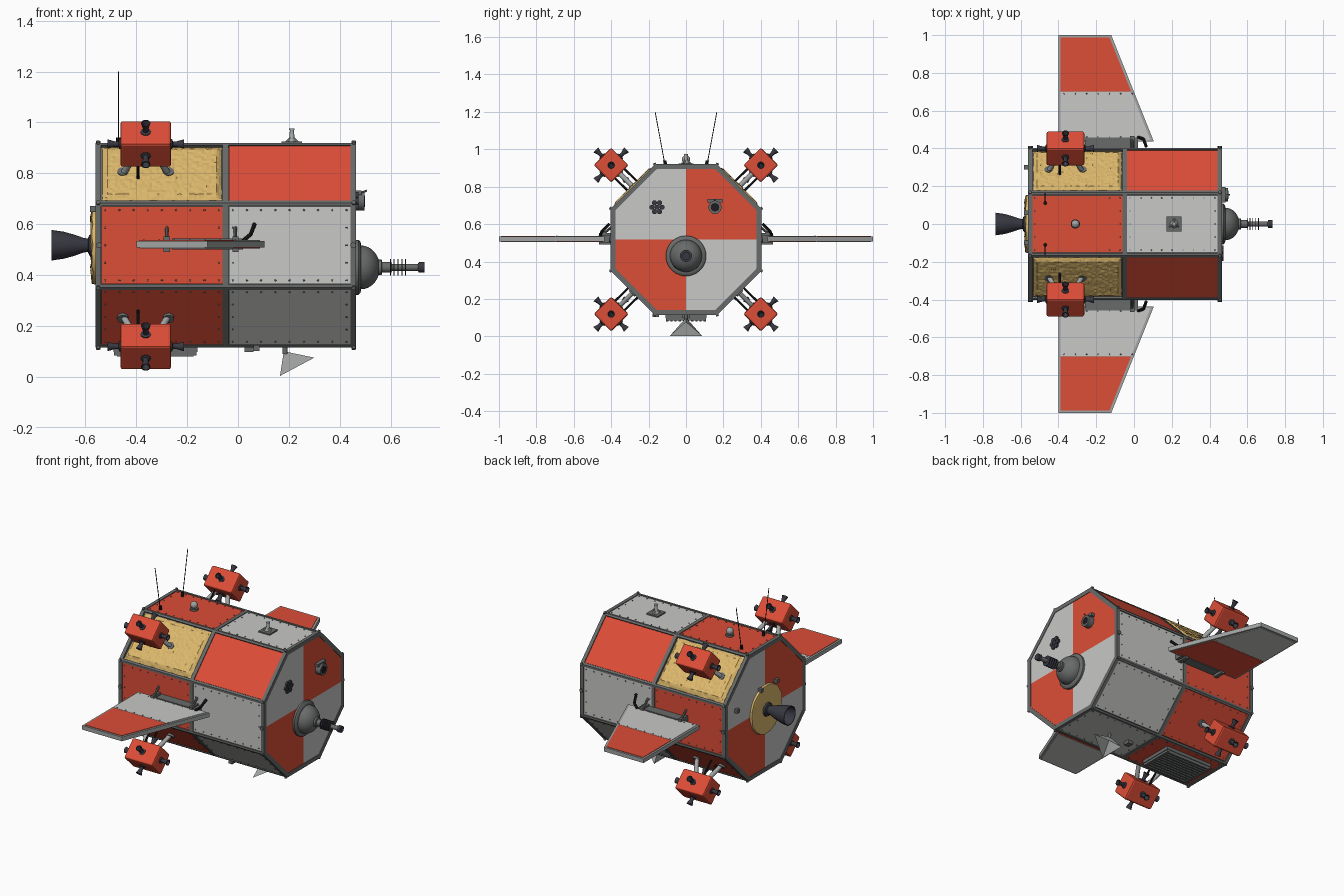
import bpy, bmesh, math, random
from mathutils import Vector, Matrix

random.seed(4)
if "Cube" in bpy.data.objects:
    bpy.data.objects.remove(bpy.data.objects["Cube"], do_unlink=True)


def material(name, r, g, b):
    m = bpy.data.materials.new(name)
    m.use_nodes = True
    m.diffuse_color = (r, g, b, 1)
    m.node_tree.nodes["Principled BSDF"].inputs["Base Color"].default_value = (r, g, b, 1)
    return m


RED = material("signal red", .72, .075, .038)
WHITE = material("panel white", .58, .58, .57)
GOLD = material("gold foil", .72, .48, .15)
GRAY = material("frame gray", .14, .145, .145)
METAL = material("light metal", .36, .37, .37)
CHAR = material("charcoal", .04, .04, .055)
BLACK = material("black", .012, .012, .014)

CZ, AP = .517, .403                 # hull axis height, octagon apothem
X0, X1 = -.56, .465                 # hull ends
HALF = AP * math.tan(math.pi / 8)   # half facet width
smooth = []


def finish(name, bm, mat):
    bmesh.ops.remove_doubles(bm, verts=bm.verts, dist=1e-5)
    bmesh.ops.recalc_face_normals(bm, faces=bm.faces)
    me = bpy.data.meshes.new(name)
    bm.to_mesh(me)
    bm.free()
    me.materials.append(mat)
    ob = bpy.data.objects.new(name, me)
    bpy.context.collection.objects.link(ob)
    return ob


def solid(name, pts, vec, mat):
    """Polygon pushed along a vector."""
    bm = bmesh.new()
    f = bm.faces.new([bm.verts.new(p) for p in pts])
    top = bmesh.ops.extrude_face_region(bm, geom=[f], use_keep_orig=True)["geom"]
    bmesh.ops.translate(bm, vec=vec, verts=[v for v in top if isinstance(v, bmesh.types.BMVert)])
    return finish(name, bm, mat)


def box(name, lo, hi, mat, matrix=Matrix(), bevel=0):
    lo, hi = Vector(lo), Vector(hi)
    bm = bmesh.new()
    bmesh.ops.create_cube(bm, size=1, matrix=matrix @ Matrix.Translation((lo + hi) / 2)
                          @ Matrix.Diagonal((*(hi - lo), 1)))
    ob = finish(name, bm, mat)
    if bevel:
        mod = ob.modifiers.new("Bevel", "BEVEL")
        mod.width, mod.segments = bevel, 2
    return ob


def lathe(name, profile, origin, axis, mat, segs=24):
    """Revolve (radius, height) points about an axis."""
    q = Vector(axis).to_track_quat("Z", "Y")
    bm = bmesh.new()
    rings = [[bm.verts.new(Vector(origin) + q @ Vector((r * math.cos(t), r * math.sin(t), h)))
              for t in (math.tau * i / segs for i in range(segs))] for r, h in profile]
    for a, b in zip(rings, rings[1:]):
        for i in range(segs):
            j = (i + 1) % segs
            bm.faces.new((a[i], a[j], b[j], b[i]))
    ob = finish(name, bm, mat)
    smooth.append(ob)
    return ob


def tube(name, a, b, r, mat, segs=12):
    d = Vector(b) - Vector(a)
    return lathe(name, [(0, 0), (r, 0), (r, d.length), (0, d.length)], a, d, mat, segs)


def octagon(apothem, x):
    r = apothem / math.cos(math.pi / 8)
    return [Vector((x, r * math.cos(a), CZ + r * math.sin(a)))
            for a in (math.pi / 8 + k * math.pi / 4 for k in range(8))]


def facet(k, height=AP):
    """Local axes on facet k: x along hull, z outward."""
    a = k * math.pi / 4
    s, c = math.sin(a), math.cos(a)
    m = Matrix(((1, 0, 0), (0, s, c), (0, -c, s))).to_4x4()
    m.translation = (0, height * c, CZ + height * s)
    return m


def rivets(name, points, matrix):
    bm = bmesh.new()
    for p in points:
        bmesh.ops.create_cone(bm, cap_ends=True, segments=6, radius1=.0045, radius2=.003, depth=.005,
                              matrix=matrix @ Matrix.Translation((*p, 0)))
    finish(name, bm, GRAY)


def border(x0, x1, y0, y1, nx, ny):
    xs = [x0 + (x1 - x0) * i / nx for i in range(nx + 1)]
    ys = [y0 + (y1 - y0) * i / ny for i in range(1, ny)]
    return [(x, y) for x in xs for y in (y0, y1)] + [(x, y) for x in (x0, x1) for y in ys]


# Hull core and octagonal frame
solid("hull_core", octagon(.39, X0 + .006), (X1 - X0 - .012, 0, 0), GRAY)
for x, w in ((X0, .022), (-.06, .023), (X1 - .022, .022)):
    outer, inner = octagon(AP, x), octagon(.377, x)
    for k in range(8):
        j = (k + 1) % 8
        solid("frame_ring", [outer[k], outer[j], inner[j], inner[k]], (w, 0, 0), GRAY)
ring = octagon(AP, X0)
axis_point = Vector((X0, 0, CZ))
for k, c in enumerate(ring):
    prev, nxt = ring[k - 1], ring[(k + 1) % 8]
    solid("frame_rail", [c, c + (nxt - c).normalized() * .013, axis_point.lerp(c, .93),
                         c + (prev - c).normalized() * .013], (X1 - X0, 0, 0), GRAY)
    for x in (X0 + .01, X1 - .01):
        tube("corner_bolt", (x, c.y * .98, CZ + (c.z - CZ) * .98),
             (x, c.y * 1.015, CZ + (c.z - CZ) * 1.015), .009, GRAY, 6)


# Crumpled foil blanket
def foil(k, x0, x1):
    bm = bmesh.new()
    nx, ny, w = 48, 24, HALF - .017
    m = facet(k, .393)
    grid = []
    for i in range(nx + 1):
        row = []
        for j in range(ny + 1):
            edge = min(i, j, nx - i, ny - j)
            h = 0 if edge == 0 else (.008 if edge == 1 else .015) + random.uniform(-.0025, .0025)
            row.append(bm.verts.new(m @ Vector((x0 + (x1 - x0) * i / nx, w * (2 * j / ny - 1), h))))
        grid.append(row)
    for i in range(nx):
        for j in range(ny):
            bm.faces.new((grid[i][j], grid[i + 1][j], grid[i + 1][j + 1], grid[i][j + 1]))
    finish("foil_blanket", bm, GOLD)


# Hull panels, chequered around the octagon
for k in range(8):
    w = HALF - .015
    upper = k in (1, 3)
    for x0, x1, mat in ((-.537, -.061, RED), (-.036, .442, RED if upper else WHITE)):
        if upper and x0 < -.5:
            foil(k, x0 + .004, x1 - .004)
            continue
        box("hull_panel", (x0, -w, -.012), (x1, w, -.004), mat, facet(k))
        if not upper:
            rivets("panel_rivets", border(x0 + .015, x1 - .015, -w + .014, w - .014, 8, 4),
                   facet(k, AP - .003))

# End panels in quadrants
e = .378
h = e * math.tan(math.pi / 8)
for x, d in ((X1 - .006, 1), (X0 + .006, -1)):
    for sy in (1, -1):
        for sz in (1, -1):
            pts = [(x, sy * y, CZ + sz * z) for y, z in ((0, 0), (e, 0), (e, h), (h, e), (0, e))]
            solid("end_panel", pts, (d * .003, 0, 0), RED if sy * sz * d > 0 else WHITE)

# Main engine with foil collar
end = (X0, 0, CZ)
collar = lathe("engine_collar", [(0, 0), (.155, 0), (.152, .012), (.12, .018), (.08, .016), (0, .016)],
               end, (-1, 0, 0), GOLD, 32)
for v in collar.data.vertices:
    if v.co.x < X0 - .01:
        v.co.x += random.uniform(-.004, .004)
lathe("engine_bell", [(.045, .01), (.04, .025), (.027, .03), (.028, .045), (.042, .085), (.053, .125),
                      (.06, .173), (.056, .173), (.045, .11), (.02, .05), (0, .05)],
      end, (-1, 0, 0), CHAR, 32)
for y, z in ((.06, .66), (-.1, .66), (.3, .62)):
    box("aft_fitting", (X0 - .022, y - .012, z - .012), (X0, y + .012, z + .012), GRAY)

# Docking dome and probe
lathe("docking_dome", [(.108, 0), (.108, .014), (.1, .022), (.088, .024)]
      + [(.086 * math.cos(t), .024 + .074 * math.sin(t)) for t in (i * math.pi / 16 for i in range(9))],
      (X1 - .005, 0, .43), (1, 0, 0), GRAY, 36)
lathe("docking_probe", [(.03, 0), (.03, .012), (.021, .014), (.021, .05), (.014, .052), (.014, .155),
                        (.02, .157), (.02, .178), (0, .178)], (.553, 0, .43), (1, 0, 0), GRAY, 20)
for i in range(5):
    x = .597 + i * .015
    tube("probe_disc", (x, 0, .43), (x + .004, 0, .43), .032, CHAR, 20)
tube("probe_tip", (.712, 0, .43), (.733, 0, .43), .021, CHAR, 16)

# Forward sensors
tube("camera_body", (X1 - .01, .155, .69), (.498, .155, .69), .036, GRAY)
tube("camera_lens", (.49, .155, .69), (.5, .155, .69), .023, BLACK)
box("camera_bracket", (X1 - .01, .115, .715), (.485, .195, .733), GRAY)
tube("camera_arm", (.48, .155, .722), (.507, .155, .732), .004, GRAY, 8)
for i in range(7):
    a, r = i * math.pi / 3, .027 if i < 6 else 0
    y, z = -.155 + r * math.cos(a), .69 + r * math.sin(a)
    tube("sensor_cell", (X1 - .01, y, z), (.473, y, z), .0135, CHAR)
for sy in (1, -1):
    for x in (X0 + .012, X1 - .012):
        tube("side_bolt", (x, sy * .39, CZ), (x, sy * .412, CZ), .012, GRAY, 8)


# Thruster pods on the four diagonals
for sy in (1, -1):
    for sz in (1, -1):
        c = Vector((-.363, sy * .4, CZ + sz * .398))
        m = Matrix.Translation(c) @ Matrix.Rotation(math.pi / 4, 4, "X")
        box("thruster_pod", (-.1, -.066, -.066), (.1, .066, .066), RED, m, .01)
        jets = [((d, 0, 0), .098) for d in (1, -1)]
        jets += [((0, a, b), .064) for a in (1, -1) for b in (1, -1)]
        for axis, start in jets:
            axis = Vector(axis).normalized()
            lathe("thruster_jet", [(.02, 0), (.02, .006), (.011, .009), (.011, .024), (.019, .052),
                                   (.015, .052), (.006, .02), (0, .02)],
                  c + axis * start, axis, CHAR, 14)
        foot = Vector((0, sy, sz)) * .277
        for dx in (.09, -.09):
            base = Vector((-.363 + dx, foot.y, CZ + foot.z))
            tube("pod_strut", base, c + Vector((dx * .2, 0, 0)), .013, METAL)
            tube("strut_foot", base, base + Vector((0, sy, sz)) * .014, .022, GRAY)
        for t in (.025, -.025):
            off = Vector((-.03, -sy * t, sz * t))
            tube("pod_cable", Vector((-.363, foot.y, CZ + foot.z)) + off, c + off, .006, BLACK, 8)


# Wings with rims, two-colour skins and root mounts
def lead(y):
    return .105 - (y - .436) * .4


def wing_skin(s, y0, y1, z, mat):
    solid("wing_skin", [(-.388, s * y0, z), (lead(y0) - .014, s * y0, z),
                        (lead(y1) - .014, s * y1, z), (-.388, s * y1, z)], (0, 0, .004), mat)


for s in (1, -1):
    solid("wing_rim", [(-.4, s * .436, .508), (lead(.436), s * .436, .508),
                       (lead(1), s, .508), (-.4, s, .508)], (0, 0, .026), METAL)
    for y0, y1, top, under in ((.446, .699, WHITE, RED), (.701, .988, RED, WHITE)):
        wing_skin(s, y0, y1, .533, top)
        wing_skin(s, y0, y1, .505, under)
    pts = [(-.37 + i * .06, s * y) for y in (.46, .69) for i in range(7)]
    rivets("wing_rivets", pts, Matrix.Translation((0, 0, .5375)))
    box("wing_mount", (-.26, min(s * .39, s * .458), .5), (.02, max(s * .39, s * .458), .543), GRAY)
    for x in (-.28, -.01):
        box("mount_bracket", (x - .012, min(s * .39, s * .465), .49),
            (x + .012, max(s * .39, s * .465), .552), GRAY)
        tube("mount_brace", (x, s * .39, .59), (x, s * .46, .535), .007, GRAY, 8)
    tube("handle_lower", (.02, s * .46, .535), (.05, s * .45, .56), .008, BLACK, 8)
    tube("handle_upper", (.05, s * .45, .56), (.065, s * .41, .6), .008, BLACK, 8)

# Roof antennas, beacon and mast
top = CZ + AP
for s in (1, -1):
    tube("antenna_base", (-.47, s * .11, top - .01), (-.47, s * .113, top + .02), .009, BLACK, 8)
    tube("antenna_whip", (-.47, s * .113, top), (-.47, s * .165, 1.2), .0025, BLACK, 6)
tube("beacon_base", (-.31, 0, top - .01), (-.31, 0, top + .008), .025, GRAY)
lathe("beacon", [(.022 * math.sin(t), .022 - .022 * math.cos(t))
                 for t in (i * math.pi / 8 for i in range(9))], (-.31, 0, top + .004), (0, 0, 1), METAL, 16)
box("mast_plate", (.172, -.04, top - .01), (.252, .04, top + .004), GRAY)
lathe("mast", [(.024, 0), (.01, .02), (.008, .05), (.011, .05), (.011, .056), (0, .056)],
      (.212, 0, top), (0, 0, 1), METAL, 12)
for i in range(3):
    a = math.pi / 2 + i * math.tau / 3
    tube("mast_leg", (.212 + .028 * math.cos(a), .028 * math.sin(a), top), (.212, 0, top + .025), .005, METAL, 8)

# Belly radiator, corner reflector and fittings
low = CZ - AP
box("radiator_base", (-.49, -.11, low - .016), (-.16, .11, low + .008), GRAY)
for i in range(10):
    y = -.1 + i * .2 / 9
    box("radiator_slat", (-.475, y - .006, low - .034), (-.175, y + .006, low - .014), GRAY)
for x in (-.48, -.172):
    box("radiator_end", (x - .008, -.108, low - .03), (x + .008, .108, low), GRAY)
bm = bmesh.new()
apex, a, b, c = [bm.verts.new(p) for p in ((.18, 0, .1), (.165, -.085, .003), (.165, .085, .003), (.3, 0, .075))]
for f in ((apex, a, b), (apex, b, c), (apex, c, a)):
    bm.faces.new(f)
finish("corner_reflector", bm, METAL)
tube("reflector_post", (.185, 0, .09), (.185, 0, low + .01), .01, GRAY)
box("belly_box", (.025, -.02, low - .016), (.06, .02, low + .008), GRAY)
box("belly_fitting", (.06, -.18, low - .012), (.085, -.145, low + .008), GRAY)

# Smooth shading on the turned parts
for ob in bpy.context.selected_objects:
    ob.select_set(False)
for ob in smooth:
    ob.select_set(True)
bpy.context.view_layer.objects.active = smooth[0]
bpy.ops.object.shade_smooth_by_angle(angle=math.radians(40))
